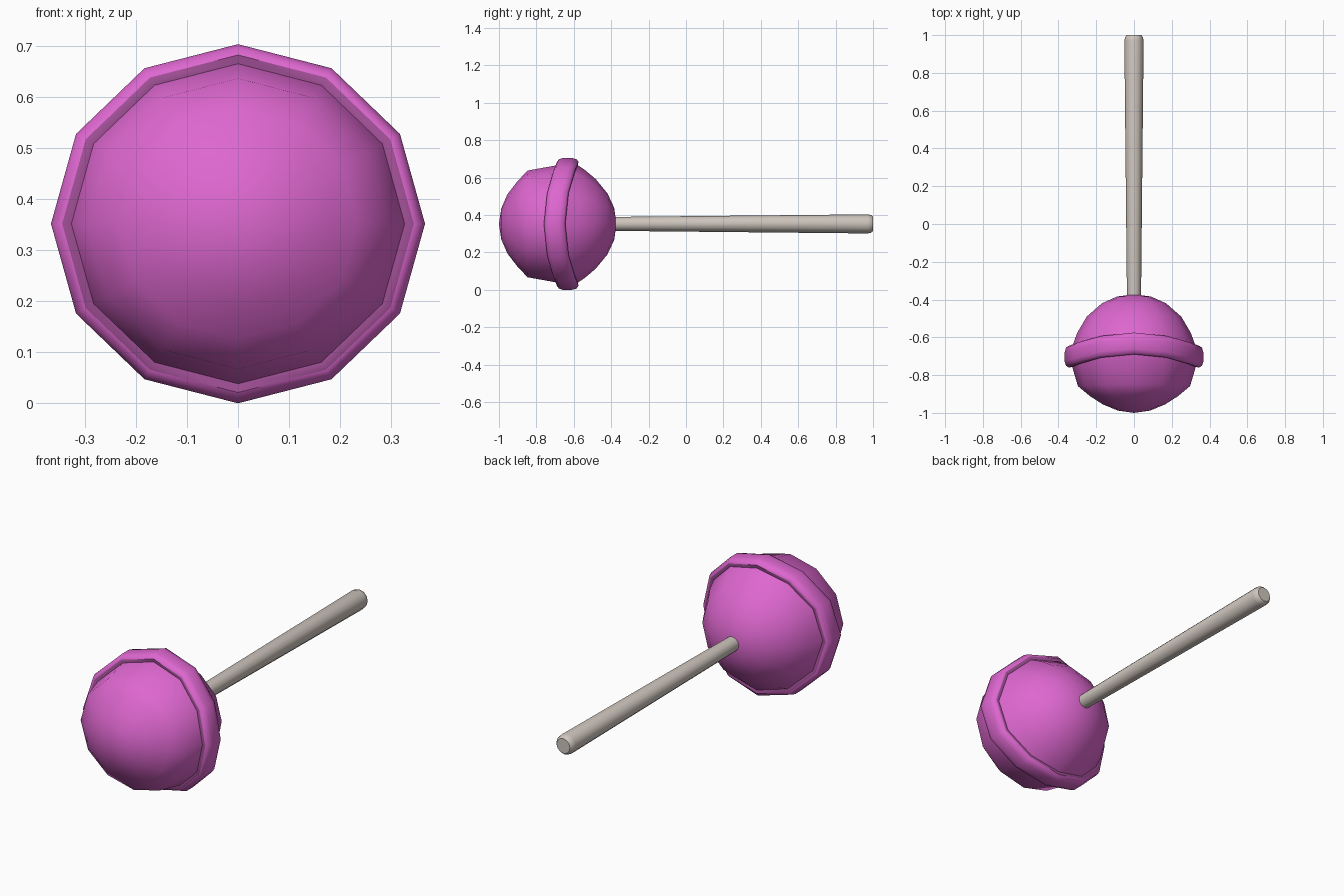
import bpy, bmesh, math

cube = bpy.data.objects.get("Cube")
if cube:
    bpy.data.objects.remove(cube)

SIDES = 12
CENTRE_Z = 0.352
BAND_SHIFT = 0.07


def material(name, rgb):
    mat = bpy.data.materials.new(name)
    mat.use_nodes = True
    mat.diffuse_color = (*rgb, 1)
    mat.node_tree.nodes["Principled BSDF"].inputs["Base Color"].default_value = (*rgb, 1)
    return mat


def revolve(name, profile, materials, z_scale=1.0, dark_rows=()):
    """Spin (radius, y, bend) rows about the y axis; bend pushes top and bottom back."""
    bm = bmesh.new()
    rings = []
    for r, y, bend in profile:
        if r == 0:
            rings.append([bm.verts.new((0, y, CENTRE_Z))] * SIDES)
            continue
        ring = []
        for i in range(SIDES):
            a = math.tau * i / SIDES
            back = bend * BAND_SHIFT * math.sin(a) ** 2
            ring.append(bm.verts.new((r * math.cos(a), y + back,
                                      CENTRE_Z + r * z_scale * math.sin(a))))
        rings.append(ring)
    for row, (a, b) in enumerate(zip(rings, rings[1:])):
        for i in range(SIDES):
            j = (i + 1) % SIDES
            corners = list(dict.fromkeys((a[i], a[j], b[j], b[i])))
            face = bm.faces.new(corners)
            face.material_index = 1 if row in dark_rows else 0
    bmesh.ops.recalc_face_normals(bm, faces=bm.faces)
    mesh = bpy.data.meshes.new(name)
    bm.to_mesh(mesh)
    bm.free()
    for mat in materials:
        mesh.materials.append(mat)
    obj = bpy.data.objects.new(name, mesh)
    bpy.context.collection.objects.link(obj)
    bpy.ops.object.select_all(action="DESELECT")
    obj.select_set(True)
    bpy.context.view_layer.objects.active = obj
    bpy.ops.object.shade_smooth_by_angle(angle=math.radians(45))
    return obj


candy = material("candy purple", (0.73, 0.136, 0.63))
groove = material("groove purple", (0.36, 0.08, 0.31))
paper = material("paper stick", (0.62, 0.56, 0.51))

# Candy ball with its raised, wavy band
front = [(0, -1, 0), (0.085, -0.988, 0), (0.165, -0.955, 0),
         (0.235, -0.91, 0.1), (0.297, -0.858, 0.15)]
band = [(0.327, -0.757, 1), (0.345, -0.76, 1), (0.36, -0.75, 1), (0.367, -0.73, 1),
        (0.367, -0.68, 1), (0.36, -0.655, 1), (0.345, -0.645, 1), (0.327, -0.648, 1)]
back = [(0.3, -0.575, 0.5), (0.25, -0.49, 0.1), (0.17, -0.42, 0),
        (0.09, -0.384, 0), (0, -0.372, 0)]
first = len(front)
revolve("candy_ball", front + band + back, [candy, groove], 0.96,
        (first, first + len(band) - 2))

# Tapered stick with a rounded end
revolve("stick", [(0, -0.42, 0), (0.037, -0.42, 0), (0.051, 0.97, 0),
                  (0.047, 0.99, 0), (0.038, 1, 0), (0, 1, 0)], [paper])
